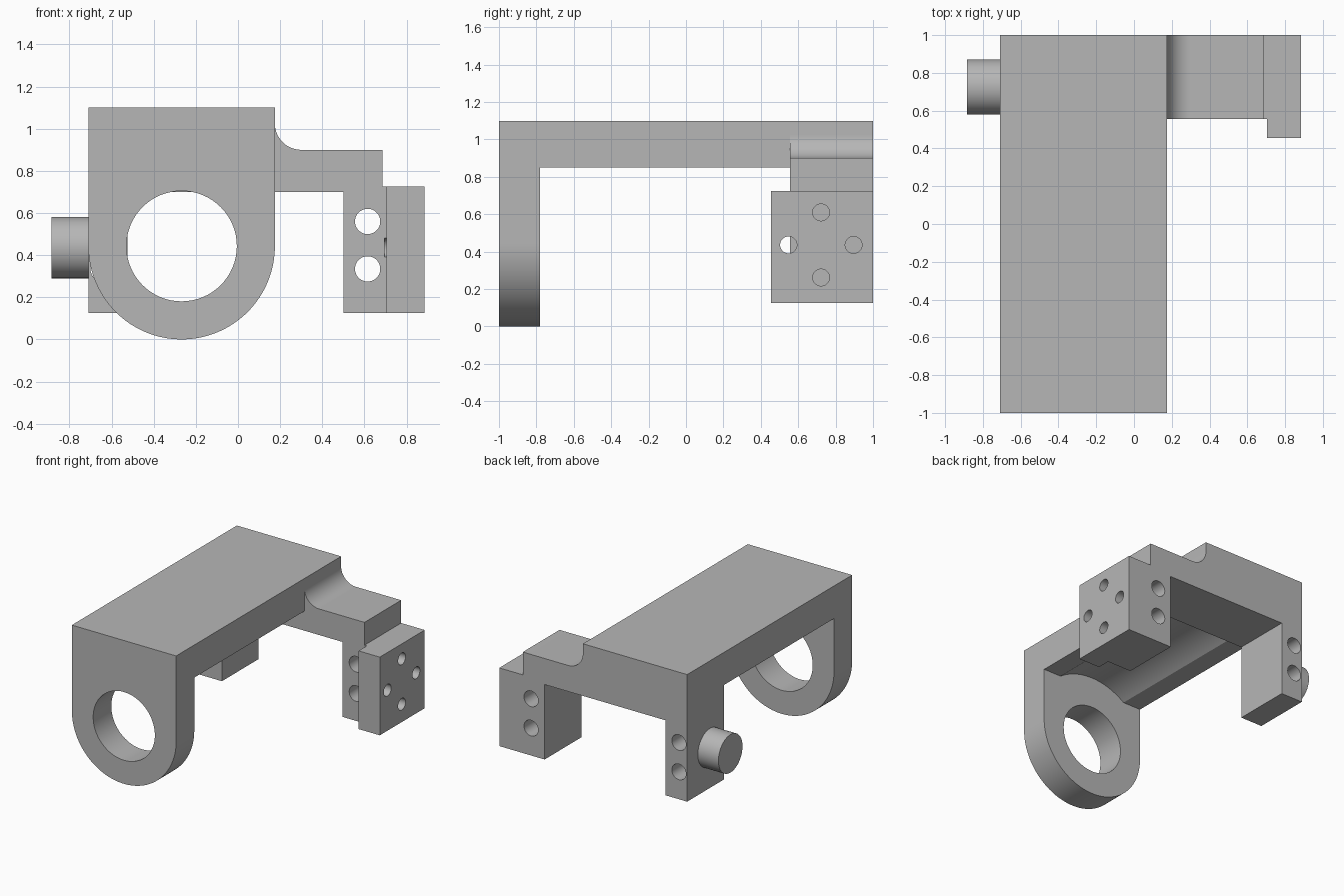
import bpy, bmesh
from math import sin, cos, pi, radians, acos, degrees
from mathutils import Matrix, Vector

if "Cube" in bpy.data.objects:
    bpy.data.objects.remove(bpy.data.objects["Cube"], do_unlink=True)

grey = bpy.data.materials.new("plain grey")
grey.use_nodes = True
colour = (0.47, 0.47, 0.47, 1)
grey.diffuse_color = colour
grey.node_tree.nodes["Principled BSDF"].inputs["Base Color"].default_value = colour

LEFT, RIGHT, TOP = -0.71, 0.175, 1.1
CX, CZ = (LEFT + RIGHT) / 2, 0.443      # ring axis
FRONT, PLATE_BACK, BRIDGE, BACK = -1, -0.78, 0.555, 1
FOOT = 0.125


def arc(x, z, r, start, end, n):
    """Points along an arc in the x-z plane, angles in degrees."""
    angles = [radians(start + (end - start) * i / n) for i in range(n + 1)]
    return [(x + r * cos(a), z + r * sin(a)) for a in angles]


def add_object(name, bm):
    bmesh.ops.recalc_face_normals(bm, faces=bm.faces)
    mesh = bpy.data.meshes.new(name)
    bm.to_mesh(mesh)
    bm.free()
    mesh.materials.append(grey)
    obj = bpy.data.objects.new(name, mesh)
    bpy.context.collection.objects.link(obj)
    return obj


def extrude_profile(name, points, y0, y1):
    """Extrude an x-z outline from y0 to y1."""
    bm = bmesh.new()
    face = bm.faces.new([bm.verts.new((x, y0, z)) for x, z in points])
    moved = bmesh.ops.extrude_face_region(bm, geom=[face])["geom"]
    verts = [v for v in moved if isinstance(v, bmesh.types.BMVert)]
    bmesh.ops.translate(bm, verts=verts, vec=(0, y1 - y0, 0))
    return add_object(name, bm)


def cylinder(name, centre, radius, length, axis):
    bm = bmesh.new()
    turn = Vector((0, 0, 1)).rotation_difference(Vector(axis)).to_matrix().to_4x4()
    bmesh.ops.create_cone(bm, cap_ends=True, segments=64, radius1=radius,
                          radius2=radius, depth=length,
                          matrix=Matrix.Translation(centre) @ turn)
    return add_object(name, bm)


def cut(obj, cutters):
    """Subtract the cutters and keep the resulting mesh."""
    for cutter in cutters:
        mod = obj.modifiers.new("hole", "BOOLEAN")
        mod.operation, mod.solver, mod.object = "DIFFERENCE", "EXACT", cutter
    bpy.context.view_layer.update()
    graph = bpy.context.evaluated_depsgraph_get()
    mesh = bpy.data.meshes.new_from_object(obj.evaluated_get(graph))
    obj.modifiers.clear()
    obj.data = mesh


# Front plate with round lower end and large bore
front_plate = extrude_profile(
    "front_ring_plate",
    [(LEFT, TOP)] + arc(CX, CZ, RIGHT - CX, 180, 360, 64) + [(RIGHT, TOP)],
    FRONT, PLATE_BACK)
bore = cylinder("bore_cutter", (CX, -0.9, CZ), 0.262, 0.6, (0, 1, 0))
cut(front_plate, [bore])

# Long top slab with a shallow round channel underneath
slab_z, channel_r = 0.85, 0.5
half = degrees(acos((slab_z - CZ) / channel_r))
top_slab = extrude_profile(
    "top_slab",
    [(LEFT, TOP), (LEFT, slab_z)] + arc(CX, CZ, channel_r, 90 + half, 90 - half, 32)
    + [(RIGHT, slab_z), (RIGHT, TOP)],
    PLATE_BACK, BRIDGE)

# Rear bridge with two legs and a concave fillet on the step
rear_bracket = extrude_profile(
    "rear_bracket",
    [(LEFT, FOOT), (-0.525, FOOT), (-0.525, 0.7), (0.5, 0.7), (0.5, FOOT),
     (0.705, FOOT), (0.705, 0.725), (0.685, 0.725), (0.685, 0.9)]
    + arc(0.3, 1.025, 0.125, 270, 180, 24) + [(RIGHT, TOP), (LEFT, TOP)],
    BRIDGE, BACK)

# Side mounting pad
side_pad = extrude_profile(
    "side_pad", [(0.705, FOOT), (0.885, FOOT), (0.885, 0.725), (0.705, 0.725)],
    0.455, BACK)

# Screw holes through the legs, and the four-hole pattern in the pad
leg_holes = [cylinder("leg_hole_cutter", (x, 0.78, z), 0.06, 0.8, (0, 1, 0))
             for x in (-0.64, 0.615) for z in (0.335, 0.56)]
pad_holes = [cylinder("pad_hole_cutter", (0.795, 0.722 + dy, 0.436 + dz), 0.045, 0.2, (1, 0, 0))
             for dy, dz in ((0.174, 0), (-0.174, 0), (0, 0.174), (0, -0.174))]
cut(rear_bracket, leg_holes + pad_holes)
cut(side_pad, pad_holes)

# Round boss on the other leg
side_boss = cylinder("side_boss", (-0.7925, 0.725, 0.436), 0.146, 0.185, (1, 0, 0))

for cutter in [bore] + leg_holes + pad_holes:
    bpy.data.objects.remove(cutter, do_unlink=True)

# Smooth round surfaces, sharp edges
bpy.ops.object.select_all(action="DESELECT")
for part in (front_plate, top_slab, rear_bracket, side_pad, side_boss):
    part.select_set(True)
bpy.context.view_layer.objects.active = front_plate
bpy.ops.object.shade_smooth_by_angle(angle=radians(20))
